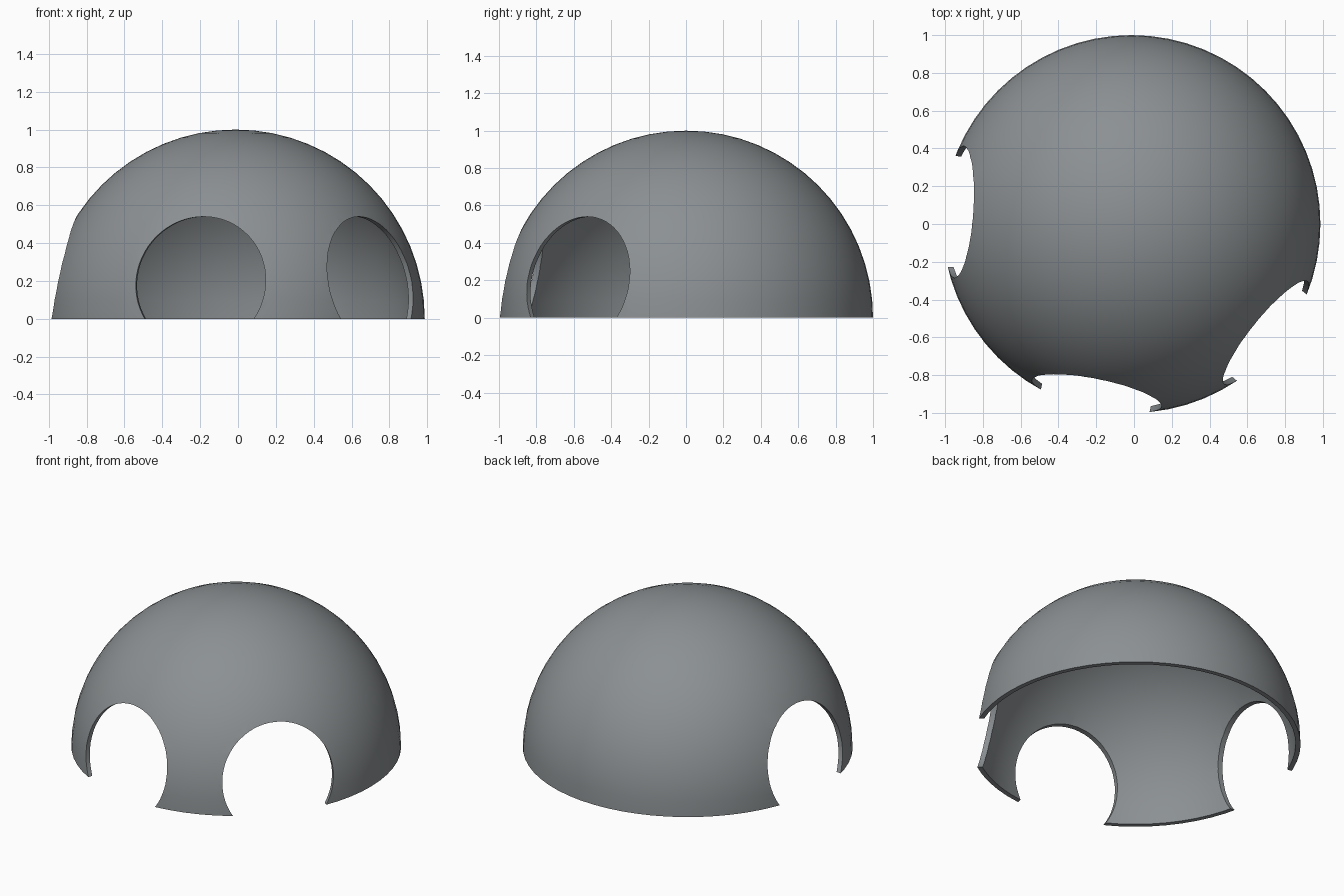
import bpy, bmesh, math
from mathutils import Vector

if "Cube" in bpy.data.objects:
    bpy.data.objects.remove(bpy.data.objects["Cube"])

OUTER, INNER = 1.0, 0.97        # shell radii
CENTRE_X = -0.013               # keeps the cut shell centred on x = 0
RINGS, SEGMENTS = 16, 64
HOLE_RADIUS, HOLE_HEIGHT = 0.35, 0.19
HOLE_ANGLES = (176.0, 258.4, 321.0)

grey = bpy.data.materials.new("slate grey")
grey.diffuse_color = (0.26, 0.28, 0.29, 1)
grey.use_nodes = True
grey.node_tree.nodes["Principled BSDF"].inputs["Base Color"].default_value = grey.diffuse_color


def arc(radius):
    """Quarter-circle profile from the rim up to the pole."""
    return [(radius * math.cos(a), 0, radius * math.sin(a))
            for a in (math.pi / 2 * i / RINGS for i in range(RINGS + 1))]


# Dome shell: outer and inner arcs joined at the rim, spun around z
bm = bmesh.new()
verts = [bm.verts.new(p) for p in arc(INNER)[::-1] + arc(OUTER)]
edges = [bm.edges.new(pair) for pair in zip(verts, verts[1:])]
bmesh.ops.spin(bm, geom=verts + edges, cent=(0, 0, 0), axis=(0, 0, 1),
               angle=math.tau, steps=SEGMENTS, use_duplicate=False)
bmesh.ops.remove_doubles(bm, verts=bm.verts[:], dist=1e-4)
bmesh.ops.dissolve_degenerate(bm, edges=bm.edges[:], dist=1e-5)
bmesh.ops.recalc_face_normals(bm, faces=bm.faces[:])
mesh = bpy.data.meshes.new("dome_shell")
bm.to_mesh(mesh)
bm.free()
mesh.materials.append(grey)
dome = bpy.data.objects.new("dome_shell", mesh)
dome.location.x = CENTRE_X
bpy.context.collection.objects.link(dome)

# Three round doorways, cut by horizontal cylinders pointing outwards
for angle in HOLE_ANGLES:
    a = math.radians(angle)
    out = Vector((math.cos(a), math.sin(a), 0))
    bpy.ops.mesh.primitive_cylinder_add(
        vertices=64, radius=HOLE_RADIUS, depth=0.8,
        location=out * 0.9 + Vector((CENTRE_X, 0, HOLE_HEIGHT)),
        rotation=(0, math.pi / 2, a))
    cutter = bpy.context.object
    cutter.name = "doorway_cutter"
    cutter.hide_render = True
    cutter.data.materials.append(grey)
    cut = dome.modifiers.new("doorway", 'BOOLEAN')
    cut.operation, cut.solver, cut.object = 'DIFFERENCE', 'EXACT', cutter
    bpy.context.view_layer.objects.active = dome
    bpy.ops.object.modifier_apply(modifier=cut.name)
    bpy.data.objects.remove(cutter)

# Smooth shell with crisp rim and doorway edges
bpy.ops.object.select_all(action='DESELECT')
dome.select_set(True)
bpy.context.view_layer.objects.active = dome
bpy.ops.object.shade_smooth_by_angle(angle=math.radians(30))
